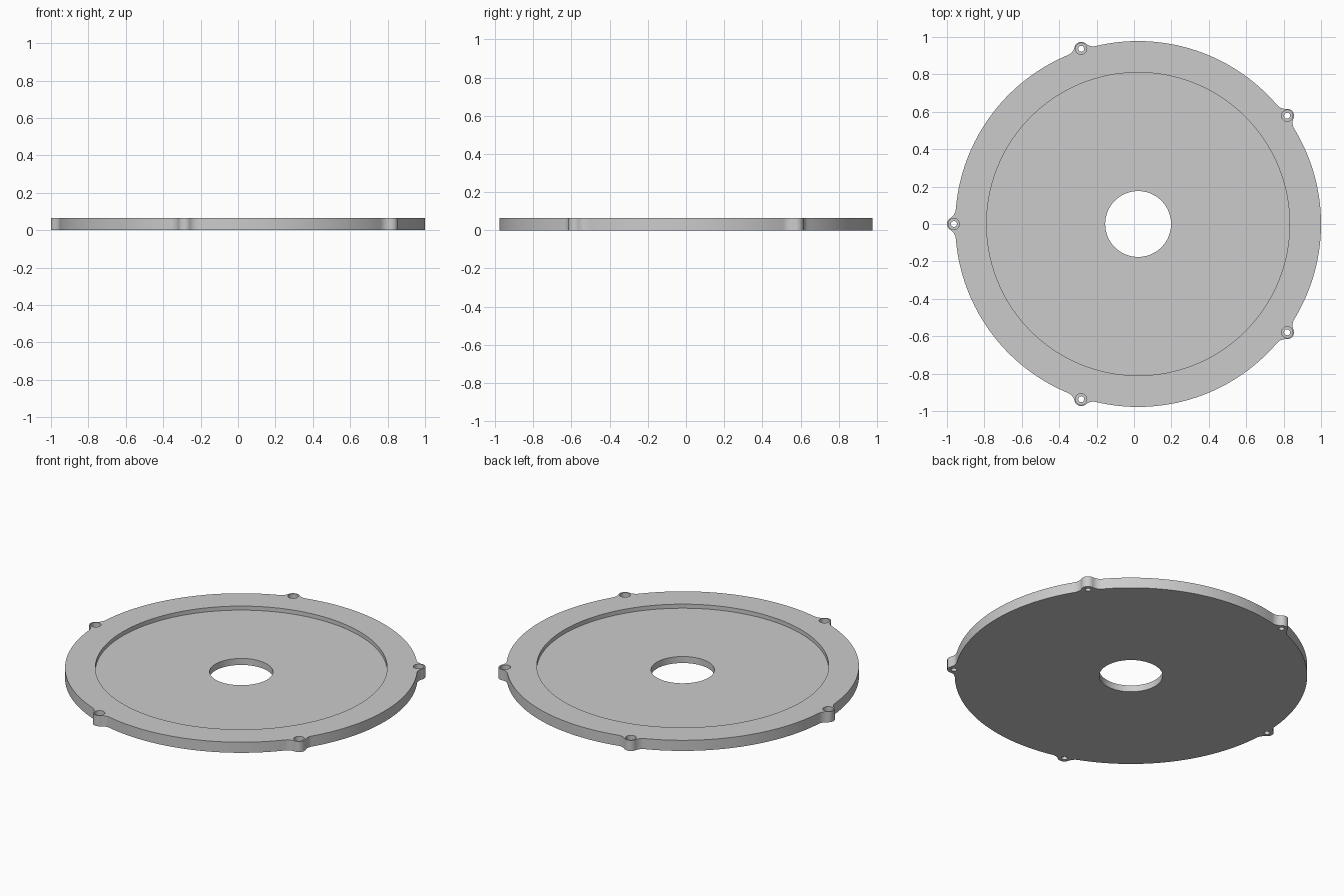
import bpy, bmesh
from math import sin, cos, pi, acos, atan2, hypot, radians

cube = bpy.data.objects.get("Cube")
if cube:
    bpy.data.objects.remove(cube)

CX = 0.022                      # disc centre; the left lug makes the outline asymmetric
HEIGHT, FLOOR = 0.065, 0.04
DISC_R, RECESS_R, BORE_R = 0.978, 0.81, 0.176
LUG_DIST, LUG_R, FILLET_R = 0.985, 0.037, 0.06
LUG_ANGLES = [radians(36 + 72 * i) for i in range(5)]

grey = bpy.data.materials.new("light_grey")
grey.use_nodes = True
grey.diffuse_color = (0.6, 0.6, 0.6, 1)
grey.node_tree.nodes["Principled BSDF"].inputs["Base Color"].default_value = (0.6, 0.6, 0.6, 1)


def prism(name, points, z0, z1):
    """Solid made by extruding a closed outline from z0 to z1."""
    bm = bmesh.new()
    face = bm.faces.new([bm.verts.new((x, y, z0)) for x, y in points])
    top = bmesh.ops.extrude_face_region(bm, geom=[face])["geom"]
    bmesh.ops.translate(bm, vec=(0, 0, z1 - z0),
                        verts=[v for v in top if isinstance(v, bmesh.types.BMVert)])
    bmesh.ops.recalc_face_normals(bm, faces=bm.faces)
    mesh = bpy.data.meshes.new(name)
    bm.to_mesh(mesh)
    bm.free()
    mesh.materials.append(grey)
    obj = bpy.data.objects.new(name, mesh)
    bpy.context.collection.objects.link(obj)
    return obj


def arc(cx, cy, r, a0, a1, n):
    return [(cx + r * cos(a0 + (a1 - a0) * i / n),
             cy + r * sin(a0 + (a1 - a0) * i / n)) for i in range(n + 1)]


def circle(cx, cy, r, n):
    return arc(cx, cy, r, 0, 2 * pi, n)[:-1]


def cut(target, name, points, z0, z1):
    cutter = prism(name, points, z0, z1)
    cutter.hide_render = True
    mod = target.modifiers.new(name, "BOOLEAN")
    mod.operation, mod.solver, mod.object = "DIFFERENCE", "EXACT", cutter
    bpy.context.view_layer.objects.active = target
    bpy.ops.object.modifier_apply(modifier=mod.name)
    bpy.data.objects.remove(cutter)


# Outline: disc arcs joined to the lugs by tangent concave fillets
d1, d2 = DISC_R + FILLET_R, LUG_R + FILLET_R
spread = acos((d1 ** 2 + LUG_DIST ** 2 - d2 ** 2) / (2 * d1 * LUG_DIST))
fx, fy = d1 * cos(spread), d1 * sin(spread)      # fillet centre beside a lug on +x
lug_side = atan2(fy, fx - LUG_DIST)              # direction from lug to fillet centre
outline = []
for a in LUG_ANGLES:
    local = arc(fx, -fy, FILLET_R, pi - spread, pi - lug_side, 8)[1:-1]
    local += arc(LUG_DIST, 0, LUG_R, -lug_side, lug_side, 20)
    local += arc(fx, fy, FILLET_R, pi + lug_side, pi + spread, 8)[1:-1]
    outline += [(CX + x * cos(a) - y * sin(a), x * sin(a) + y * cos(a)) for x, y in local]
    outline += arc(CX, 0, DISC_R, a + spread, a + radians(72) - spread, 40)

cover = prism("cover_plate", outline, 0, HEIGHT)

# Shallow round recess and central bore
cut(cover, "recess_cutter", circle(CX, 0, RECESS_R, 160), FLOOR, HEIGHT + 0.1)
cut(cover, "bore_cutter", circle(CX, 0, BORE_R, 96), -0.1, HEIGHT + 0.1)

# Counterbored screw hole in each lug
for a in LUG_ANGLES:
    x, y = CX + LUG_DIST * cos(a), LUG_DIST * sin(a)
    cut(cover, "counterbore_cutter", circle(x, y, 0.03, 32), 0.035, HEIGHT + 0.1)
    cut(cover, "screw_cutter", circle(x, y, 0.016, 24), -0.1, HEIGHT + 0.1)

bpy.ops.object.select_all(action="DESELECT")
cover.select_set(True)
bpy.context.view_layer.objects.active = cover
bpy.ops.object.shade_smooth_by_angle(angle=radians(30))
